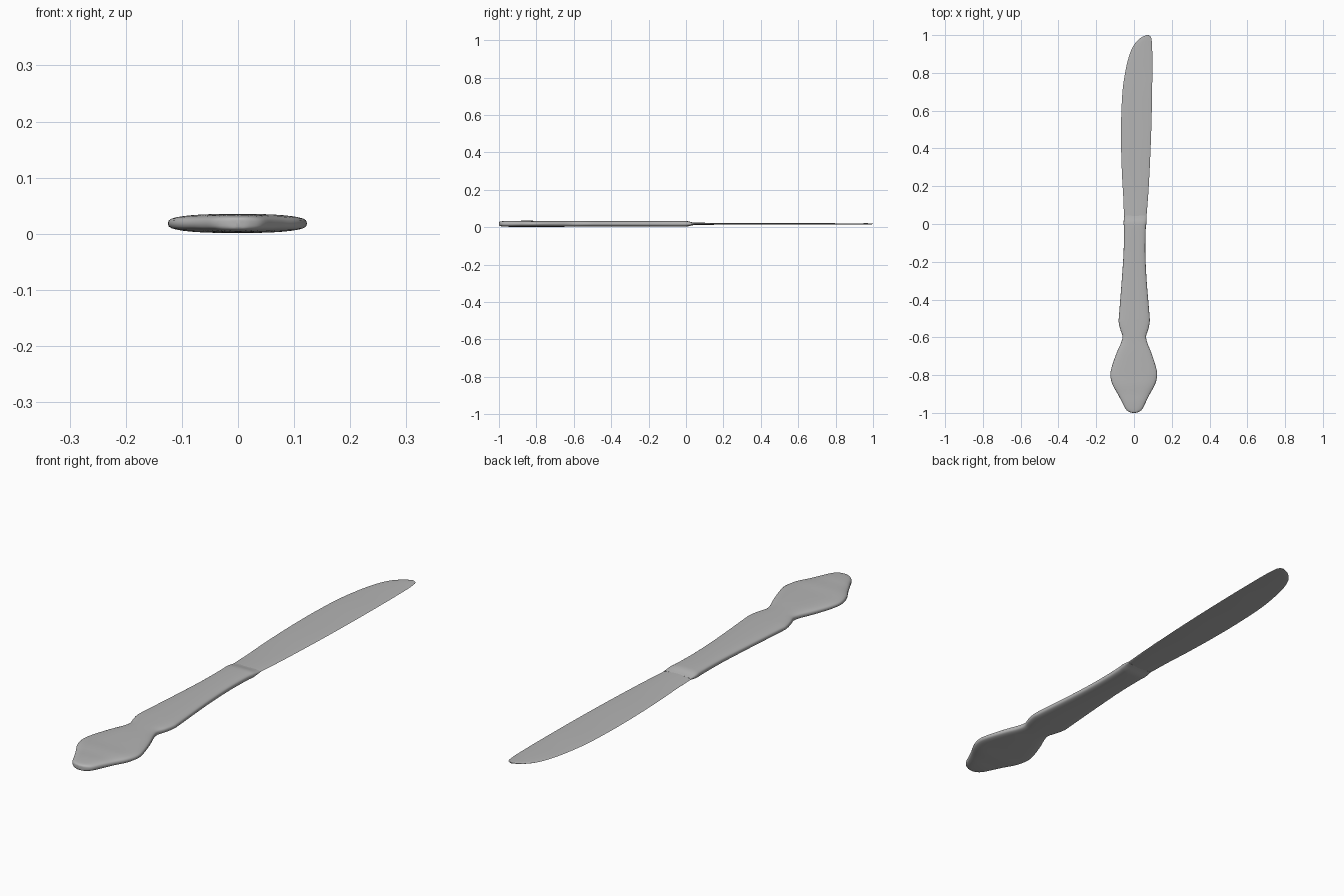
import bpy, bmesh, math

ZC = 0.0185  # mid-plane height of the knife

steel = bpy.data.materials.new("dark_steel")
steel.diffuse_color = (0.46, 0.46, 0.46, 1)


def smooth_stations(pts, sub):
    """Catmull-Rom interpolation through (y, left, right, half thickness)."""
    out = []
    for i in range(len(pts) - 1):
        p0, p1 = pts[max(i - 1, 0)], pts[i]
        p2, p3 = pts[i + 1], pts[min(i + 2, len(pts) - 1)]
        for k in range(sub):
            t = k / sub
            out.append([0.5 * (2 * b + (c - a) * t + (2 * a - 5 * b + 4 * c - d) * t * t
                               + (3 * b - a - 3 * c + d) * t ** 3)
                        for a, b, c, d in zip(p0, p1, p2, p3)])
    return out + [list(pts[-1])]


def loft(name, pts, power, sides=32, sub=4):
    """Skin superellipse cross-sections along y."""
    bm = bmesh.new()
    rings = []
    for y, left, right, h in smooth_stations(pts, sub):
        cx, w = (left + right) / 2, (right - left) / 2
        ring = []
        for k in range(sides):
            a = 2 * math.pi * k / sides
            c, s = math.cos(a), math.sin(a)
            x = math.copysign(abs(c) ** (2 / power), c)
            z = math.copysign(abs(s) ** (2 / power), s)
            ring.append(bm.verts.new((cx + w * x, y, ZC + h * z)))
        rings.append(ring)
    for r0, r1 in zip(rings, rings[1:]):
        for k in range(sides):
            n = (k + 1) % sides
            bm.faces.new((r0[k], r0[n], r1[n], r1[k]))
    bm.faces.new(rings[0])
    bm.faces.new(rings[-1][::-1])
    bmesh.ops.recalc_face_normals(bm, faces=bm.faces)
    mesh = bpy.data.meshes.new(name)
    bm.to_mesh(mesh)
    bm.free()
    mesh.materials.append(steel)
    ob = bpy.data.objects.new(name, mesh)
    bpy.context.collection.objects.link(ob)
    bpy.ops.object.select_all(action='DESELECT')
    ob.select_set(True)
    bpy.context.view_layer.objects.active = ob
    bpy.ops.object.shade_smooth_by_angle(angle=math.radians(50))
    return ob


# Handle: lobed butt, pinched neck, slim grip and a collar stepping to the blade
loft("handle", [
    (-1.000, -0.004, 0.004, 0.006), (-0.996, -0.022, 0.022, 0.011),
    (-0.980, -0.044, 0.044, 0.014), (-0.940, -0.065, 0.064, 0.016),
    (-0.900, -0.086, 0.084, 0.016), (-0.850, -0.114, 0.111, 0.017),
    (-0.800, -0.125, 0.123, 0.016), (-0.750, -0.116, 0.114, 0.016),
    (-0.680, -0.091, 0.091, 0.016), (-0.630, -0.069, 0.071, 0.0155),
    (-0.595, -0.061, 0.064, 0.0155), (-0.560, -0.072, 0.075, 0.0155),
    (-0.520, -0.081, 0.083, 0.0155), (-0.480, -0.079, 0.082, 0.0155),
    (-0.300, -0.065, 0.067, 0.015), (-0.150, -0.055, 0.060, 0.015),
    (-0.030, -0.053, 0.062, 0.0155), (0.005, -0.055, 0.066, 0.0145),
    (0.030, -0.053, 0.067, 0.009), (0.045, -0.051, 0.066, 0.006),
], power=3.0)

# Blade: thin, with a straight back and a curved cutting edge
loft("blade", [
    (0.000, -0.049, 0.063, 0.007), (0.050, -0.053, 0.067, 0.0065),
    (0.150, -0.057, 0.075, 0.005), (0.250, -0.063, 0.081, 0.0042),
    (0.400, -0.068, 0.088, 0.004),
    (0.550, -0.068, 0.093, 0.0035), (0.700, -0.061, 0.096, 0.0035),
    (0.800, -0.047, 0.097, 0.003), (0.880, -0.029, 0.097, 0.003),
    (0.940, -0.005, 0.096, 0.003), (0.975, 0.023, 0.093, 0.003),
    (0.992, 0.046, 0.088, 0.0025), (1.000, 0.068, 0.077, 0.002),
], power=2.0)
